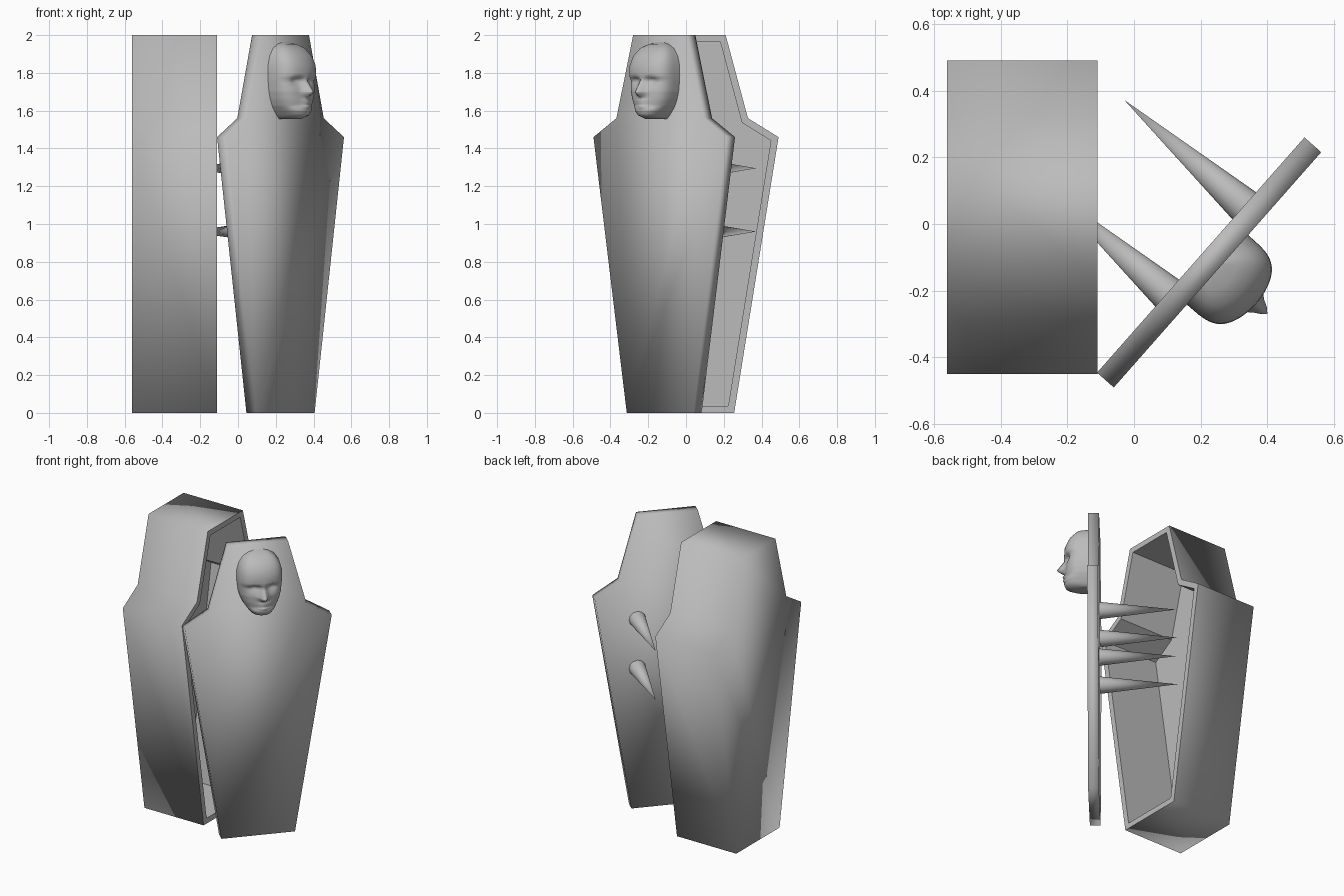
import bpy, bmesh, math
from mathutils import Matrix, Vector

if "Cube" in bpy.data.objects:
    bpy.data.objects.remove(bpy.data.objects["Cube"])

iron = bpy.data.materials.new("iron grey")
iron.diffuse_color = (0.5, 0.5, 0.5, 1)
iron.use_nodes = True
iron.node_tree.nodes["Principled BSDF"].inputs["Base Color"].default_value = iron.diffuse_color

# coffin outline: (half width, height)
OUTLINE = [(0.235, 0), (0.47, 1.46), (0.308, 1.56), (0.19, 2.0)]
# door frame: local x = outward, y = across, z = up
DOOR = Matrix.Translation((0.20, -0.093, 0)) @ Matrix.Rotation(math.radians(-41.4), 4, 'Z')


def finish(name, bm, matrix=Matrix()):
    bmesh.ops.recalc_face_normals(bm, faces=bm.faces)
    me = bpy.data.meshes.new(name)
    bm.to_mesh(me)
    bm.free()
    me.materials.append(iron)
    ob = bpy.data.objects.new(name, me)
    ob.matrix_world = matrix
    bpy.context.collection.objects.link(ob)
    return ob


def coffin_slab(x0, x1, yc=0.0):
    """Solid coffin outline from x0 to x1; returns the bmesh and its x1 face."""
    bm = bmesh.new()
    loop = [(w, z) for w, z in OUTLINE] + [(-w, z) for w, z in reversed(OUTLINE)]
    face = bm.faces.new([bm.verts.new((x0, yc + y, z)) for y, z in loop])
    ext = bmesh.ops.extrude_face_region(bm, geom=[face], use_keep_orig=True)
    bmesh.ops.translate(bm, vec=(x1 - x0, 0, 0),
                        verts=[g for g in ext["geom"] if isinstance(g, bmesh.types.BMVert)])
    bmesh.ops.recalc_face_normals(bm, faces=bm.faces)
    for f in bm.faces:
        f.smooth = True
    front = next(f for f in bm.faces if all(abs(v.co.x - x1) < 1e-5 for v in f.verts))
    return bm, front


# hollow cabinet, open towards +x
bm, front = coffin_slab(-0.56, -0.11, 0.02)
rim = bmesh.ops.inset_region(bm, faces=[front], thickness=0.037, use_even_offset=True)["faces"]
for f in rim:
    f.smooth = False
ext = bmesh.ops.extrude_face_region(bm, geom=[front])
moved = [g for g in ext["geom"] if isinstance(g, bmesh.types.BMVert)]
bmesh.ops.translate(bm, vec=(-0.41, 0, 0), verts=moved)
if front.is_valid:
    bm.faces.remove(front)
for v in moved:
    for f in v.link_faces:
        f.smooth = False
finish("cabinet", bm)

# swung-open door
bm, _ = coffin_slab(0, 0.067)
finish("door", bm, DOOR)

# spikes on the inside of the door
for i, y in enumerate((-0.152, 0.197)):
    for j, z in enumerate((0.96, 1.295)):
        bm = bmesh.new()
        bmesh.ops.create_cone(bm, cap_ends=True, segments=12, radius1=0.055, radius2=0,
                              depth=0.49)
        for f in bm.faces:
            f.smooth = len(f.verts) < 5
        place = Matrix.Translation((-0.235, y, z)) @ Matrix.Rotation(-math.pi / 2, 4, 'Y')
        finish(f"spike_{i}_{j}", bm, DOOR @ place)

# face relief: (height, half width, depth)
ROWS = [(1.555, 0.045, 0.0), (1.557, 0.05, 0.10), (1.575, 0.068, 0.148), (1.60, 0.088, 0.158),
        (1.625, 0.105, 0.146), (1.66, 0.12, 0.15), (1.70, 0.131, 0.15), (1.76, 0.138, 0.143),
        (1.785, 0.139, 0.158), (1.84, 0.138, 0.155), (1.89, 0.125, 0.132),
        (1.93, 0.098, 0.095), (1.952, 0.062, 0.05), (1.962, 0.025, 0.0)]


def bump(a, width):
    return math.exp(-(a / width) ** 2)


def sample(z):
    for a, b in zip(ROWS, ROWS[1:]):
        if z <= b[0]:
            t = (z - a[0]) / (b[0] - a[0])
            return [p + (q - p) * t for p, q in zip(a[1:], b[1:])]
    return ROWS[-1][1:]


heights = sorted({r[0] for r in ROWS} | {1.585 + 0.0125 * k for k in range(18)})
COLS = 32
bm = bmesh.new()
grid = []
for z in heights:
    w, d = sample(z)
    row = []
    for k in range(COLS + 1):
        t = math.pi * (k / COLS - 0.5)
        y = w * math.sin(t)
        x = d * max(math.cos(t), 0) ** 0.5
        nose = max(0, min((1.785 - z) / 0.085, (z - 1.668) / 0.022, 1))
        x += 0.052 * nose * bump(y, 0.013 + 0.012 * nose)                     # nose
        x -= 0.022 * bump(abs(y) - 0.055, 0.03) * bump(z - 1.755, 0.02)       # eye sockets
        x += 0.009 * bump(abs(y) - 0.055, 0.022) * bump(z - 1.748, 0.009)     # eyelids
        x += 0.018 * bump(y, 0.034) * (bump(z - 1.648, 0.009) + bump(z - 1.623, 0.009))  # lips
        row.append(bm.verts.new((0.064 + x, y, z)))
    grid.append(row)
for r0, r1 in zip(grid, grid[1:]):
    for k in range(COLS):
        bm.faces.new((r0[k], r0[k + 1], r1[k + 1], r1[k])).smooth = True
# flat back closes the relief against the door
bm.faces.new([r[0] for r in grid] + [r[-1] for r in reversed(grid)] + grid[0][-2:0:-1])
finish("face_relief", bm, DOOR)
